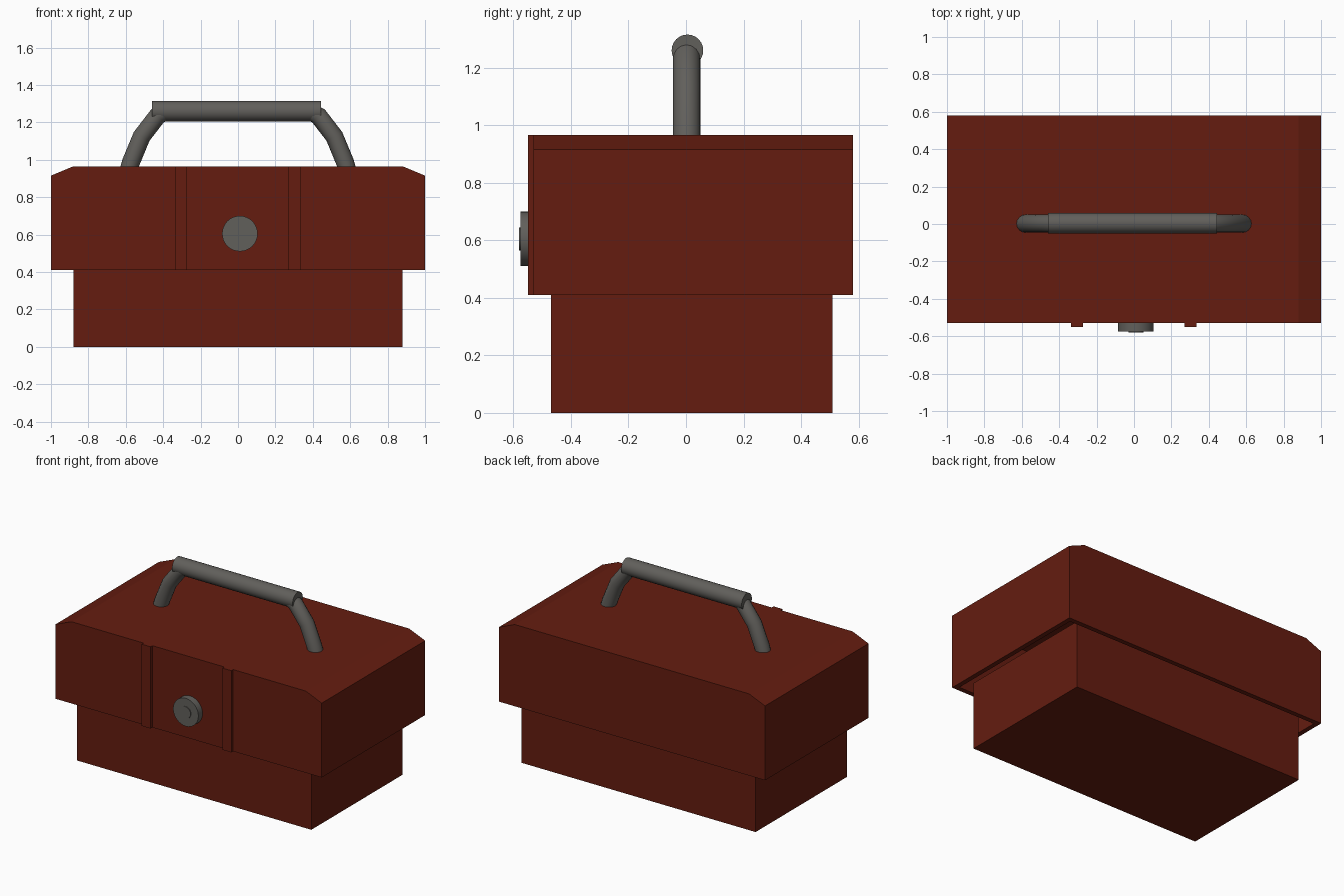
import bpy, bmesh, math
from mathutils import Vector

if "Cube" in bpy.data.objects:
    bpy.data.objects.remove(bpy.data.objects["Cube"])

red = bpy.data.materials.new("red_paint")
red.diffuse_color = (0.13, 0.012, 0.005, 1)
red.use_nodes = True
red.node_tree.nodes["Principled BSDF"].inputs["Base Color"].default_value = red.diffuse_color
grey = bpy.data.materials.new("grey_metal")
grey.diffuse_color = (0.12, 0.115, 0.105, 1)
grey.use_nodes = True
grey.node_tree.nodes["Principled BSDF"].inputs["Base Color"].default_value = grey.diffuse_color


def finish(name, bm, mat, smooth=False):
    bmesh.ops.recalc_face_normals(bm, faces=bm.faces)
    me = bpy.data.meshes.new(name)
    bm.to_mesh(me)
    bm.free()
    me.materials.append(mat)
    ob = bpy.data.objects.new(name, me)
    bpy.context.collection.objects.link(ob)
    if smooth:
        bpy.ops.object.select_all(action='DESELECT')
        ob.select_set(True)
        bpy.context.view_layer.objects.active = ob
        bpy.ops.object.shade_smooth_by_angle(angle=math.radians(40))
    return ob


def extrude_profile(name, profile, y0, y1, mat):
    bm = bmesh.new()
    face = bm.faces.new([bm.verts.new((x, y0, z)) for x, z in profile])
    ext = bmesh.ops.extrude_face_region(bm, geom=[face])
    moved = [g for g in ext["geom"] if isinstance(g, bmesh.types.BMVert)]
    bmesh.ops.translate(bm, verts=moved, vec=(0, y1 - y0, 0))
    return finish(name, bm, mat)


def box(name, x0, x1, y0, y1, z0, z1, mat):
    return extrude_profile(name, [(x0, z0), (x1, z0), (x1, z1), (x0, z1)], y0, y1, mat)


def tube(name, path, radius, mat, sides=16):
    # sweep a circle along a path, keeping the joints mitred
    pts = [Vector(p) for p in path]
    bm = bmesh.new()
    rings = []
    for i, p in enumerate(pts):
        t = (pts[min(i + 1, len(pts) - 1)] - pts[max(i - 1, 0)]).normalized()
        u = Vector((0, 1, 0))
        if abs(t.y) > 0.9:
            u = Vector((1, 0, 0))
        v = t.cross(u).normalized()
        rings.append([bm.verts.new(p + radius * (math.cos(a) * u + math.sin(a) * v))
                      for a in (2 * math.pi * k / sides for k in range(sides))])
    for a, b in zip(rings, rings[1:]):
        for k in range(sides):
            n = (k + 1) % sides
            bm.faces.new((a[k], a[n], b[n], b[k]))
    bm.faces.new(rings[0])
    bm.faces.new(rings[-1])
    return finish(name, bm, mat, True)


# Lower body, reaching up into the lid
box("base", -0.88, 0.88, -0.47, 0.51, 0, 0.46, red)

# Lid with sloped ends, hollow underneath
lid = extrude_profile("lid", [(-1, 0.41), (1, 0.41), (1, 0.915), (0.88, 0.965),
                              (-0.88, 0.965), (-1, 0.915)], -0.53, 0.58, red)
bm = bmesh.new()
bm.from_mesh(lid.data)
bottom = min(bm.faces, key=lambda f: f.calc_center_median().z)
bmesh.ops.inset_region(bm, faces=[bottom], thickness=0.045)
ext = bmesh.ops.extrude_face_region(bm, geom=[bottom])
bmesh.ops.translate(bm, verts=[g for g in ext["geom"] if isinstance(g, bmesh.types.BMVert)],
                    vec=(0, 0, 0.45))
bmesh.ops.delete(bm, geom=[bottom], context='FACES_ONLY') if bottom.is_valid else None
bmesh.ops.recalc_face_normals(bm, faces=bm.faces)
bm.to_mesh(lid.data)
bm.free()

# Raised straps on the lid front
for side, x in (("left", -0.305), ("right", 0.302)):
    box("strap_" + side, x - 0.033, x + 0.033, -0.55, -0.53, 0.41, 0.965, red)

# Round latch with a small raised centre
tube("latch", [(0.01, -0.53, 0.605), (0.01, -0.575, 0.605)], 0.095, grey, 32)
tube("latch_button", [(0.01, -0.57, 0.605), (0.01, -0.58, 0.605)], 0.04, grey, 24)

# Carry handle: grip and two bent arms
tube("handle_grip", [(-0.46, 0.005, 1.26), (0.445, 0.005, 1.26)], 0.055, grey, 24)
for side, s in (("left", -1), ("right", 1)):
    arm = [(0.585, 0.94), (0.573, 0.985), (0.515, 1.125), (0.43, 1.235), (0.38, 1.26)]
    tube("handle_arm_" + side, [(s * x, 0.002, z) for x, z in arm], 0.048, grey)
